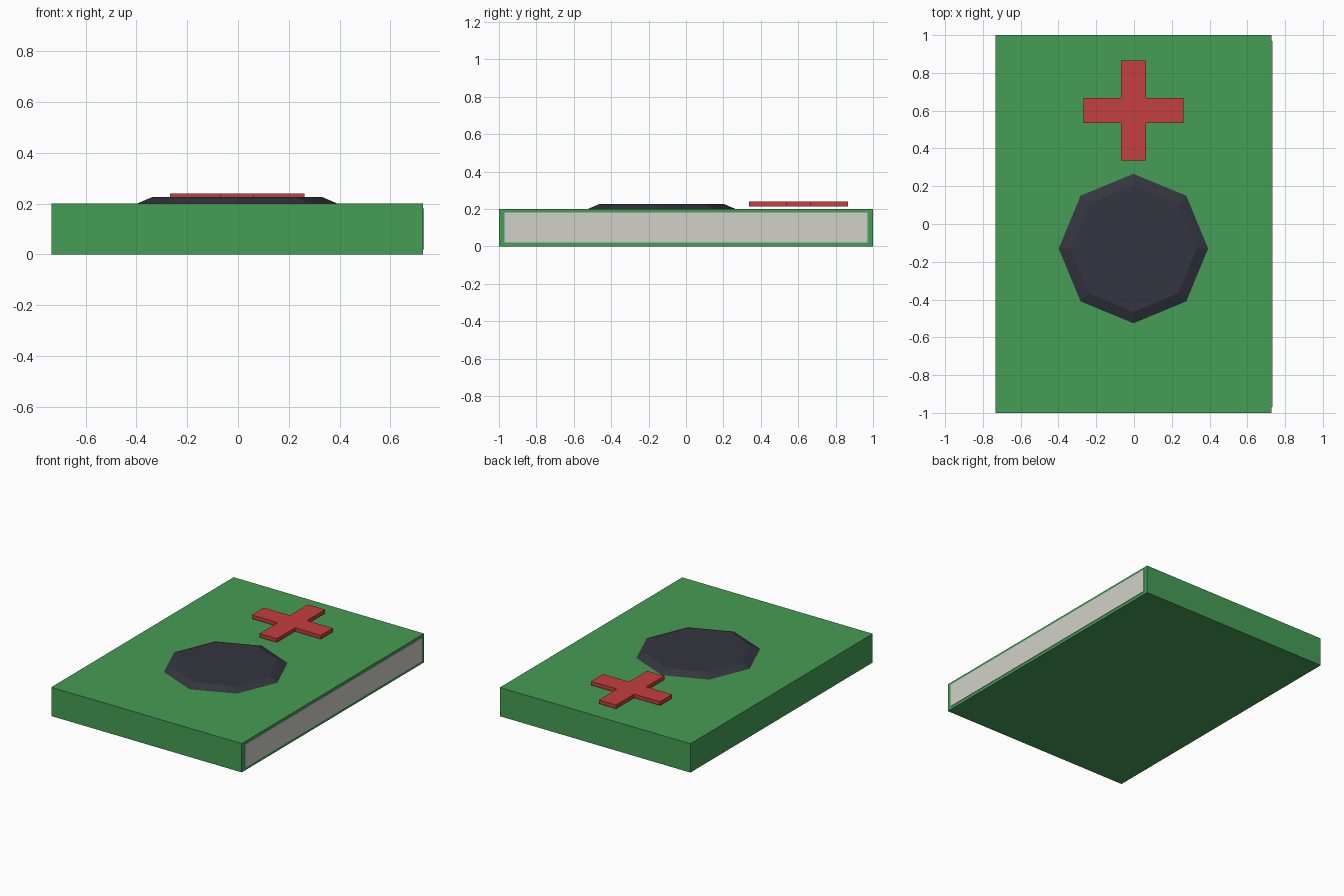
import bpy, bmesh, math

if "Cube" in bpy.data.objects:
    bpy.data.objects.remove(bpy.data.objects["Cube"])

CX = -0.003  # shared centre line of cover and emblems


def material(name, color):
    m = bpy.data.materials.new(name)
    m.diffuse_color = (*color, 1)
    m.use_nodes = True
    m.node_tree.nodes["Principled BSDF"].inputs["Base Color"].default_value = m.diffuse_color
    return m


def prism(name, bottom, top, z0, z1, mat):
    """Solid between two matching outlines."""
    bm = bmesh.new()
    lo = [bm.verts.new((x, y, z0)) for x, y in bottom]
    hi = [bm.verts.new((x, y, z1)) for x, y in top]
    n = len(lo)
    bm.faces.new(lo[::-1])
    bm.faces.new(hi)
    for i in range(n):
        j = (i + 1) % n
        bm.faces.new((lo[i], lo[j], hi[j], hi[i]))
    bmesh.ops.recalc_face_normals(bm, faces=bm.faces)
    me = bpy.data.meshes.new(name)
    bm.to_mesh(me)
    bm.free()
    me.materials.append(mat)
    ob = bpy.data.objects.new(name, me)
    bpy.context.collection.objects.link(ob)
    return ob


def rect(x0, x1, y0, y1):
    return [(x0, y0), (x1, y0), (x1, y1), (x0, y1)]


def octagon(r, cy):
    return [(CX + r * math.cos(i * math.pi / 4), cy + r * math.sin(i * math.pi / 4))
            for i in range(8)]


green = material("green", (0.06, 0.34, 0.09))
paper = material("paper", (0.64, 0.63, 0.58))
dark = material("dark", (0.035, 0.035, 0.05))
red = material("red", (0.56, 0.05, 0.05))

# Closed cover block
cover = rect(-0.734, 0.729, -1, 1)
prism("cover", cover, cover, 0, 0.2, green)

# Page block, standing just proud of the cover on the open side
pages = rect(-0.68, 0.733, -0.97, 0.97)
prism("pages", pages, pages, 0.02, 0.182, paper)

# Octagonal boss with sloping rim
prism("round_boss", octagon(0.398, -0.13), octagon(0.335, -0.13), 0.199, 0.226, dark)

# Raised cross, outline made from one arm turned four times
L, W, CY = 0.265, 0.066, 0.601
arm = [(L, -W), (L, W), (W, W)]
outline = []
for _ in range(4):
    outline += [(CX + x, CY + y) for x, y in arm]
    arm = [(-y, x) for x, y in arm]
prism("cross", outline, outline, 0.214, 0.24, red)
